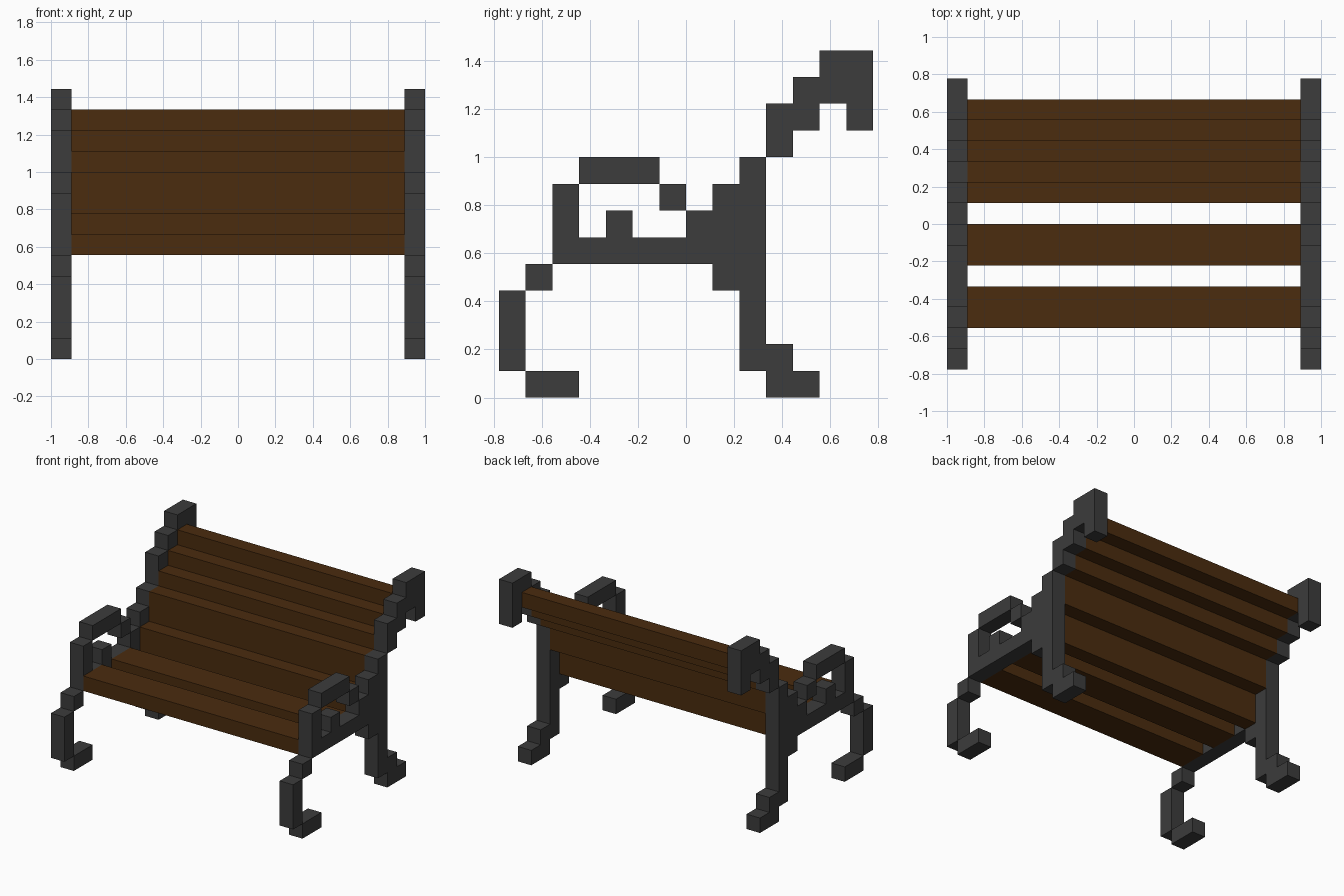
import bpy, bmesh
from mathutils import Vector

if "Cube" in bpy.data.objects:
    bpy.data.objects.remove(bpy.data.objects["Cube"])

U = 1 / 9  # one block


def material(name, rgb):
    m = bpy.data.materials.new(name)
    m.diffuse_color = (*rgb, 1)
    m.use_nodes = True
    m.node_tree.nodes["Principled BSDF"].inputs["Base Color"].default_value = m.diffuse_color
    return m


iron = material("dark_iron", (0.045, 0.045, 0.045))
wood = material("brown_wood", (0.069, 0.025, 0.0045))


def add_object(name, bm, mat):
    mesh = bpy.data.meshes.new(name)
    bm.to_mesh(mesh)
    bm.free()
    mesh.materials.append(mat)
    ob = bpy.data.objects.new(name, mesh)
    bpy.context.collection.objects.link(ob)
    return ob


# Side frame profile: for each block row from the ground up, the filled y spans
ROWS = [
    [(-6, -4), (3, 5)],            # feet
    [(-7, -6), (2, 4)],
    [(-7, -6), (2, 3)],
    [(-7, -6), (2, 3)],
    [(-6, -5), (1, 3)],
    [(-5, 3)],                     # seat rail
    [(-5, -4), (-3, -2), (0, 3)],
    [(-5, -4), (-1, 0), (1, 3)],
    [(-4, -1), (2, 3)],            # armrest
    [(3, 4)],                      # stepped back post
    [(3, 5), (6, 7)],
    [(4, 7)],
    [(5, 7)],                      # scroll top
]

bm = bmesh.new()
for z, spans in enumerate(ROWS):
    for y0, y1 in spans:
        for y in range(y0, y1):
            corners = [(y, z), (y + 1, z), (y + 1, z + 1), (y, z + 1)]
            bm.faces.new([bm.verts.new((8 * U, a * U, b * U)) for a, b in corners])
bmesh.ops.remove_doubles(bm, verts=bm.verts[:], dist=0.001)
ext = bmesh.ops.extrude_face_region(bm, geom=bm.faces[:])
moved = [g for g in ext["geom"] if isinstance(g, bmesh.types.BMVert)]
bmesh.ops.translate(bm, verts=moved, vec=Vector((U, 0, 0)))
bmesh.ops.recalc_face_normals(bm, faces=bm.faces[:])
frames = add_object("side_frames", bm, iron)
frames.modifiers.new("mirror", 'MIRROR').use_mirror_merge = False


# Wooden slats spanning between the frames
def slat(name, y0, y1, z0, z1):
    bm = bmesh.new()
    bmesh.ops.create_cube(bm, size=1)
    for v in bm.verts:
        v.co = (v.co.x * 16 * U,
                (y1 if v.co.y > 0 else y0) * U,
                (z1 if v.co.z > 0 else z0) * U)
    add_object(name, bm, wood)


slat("seat_slat_front", -5, -3, 5, 6)
slat("seat_slat_rear", -2, 0, 5, 6)
slat("back_slat_low", 1, 2, 5, 7)
slat("back_slat_middle", 2, 3, 7, 9)
for i in range(3):
    slat(f"back_slat_upper_{i + 1}", 3 + i, 4 + i, 9 + i, 10 + i)
